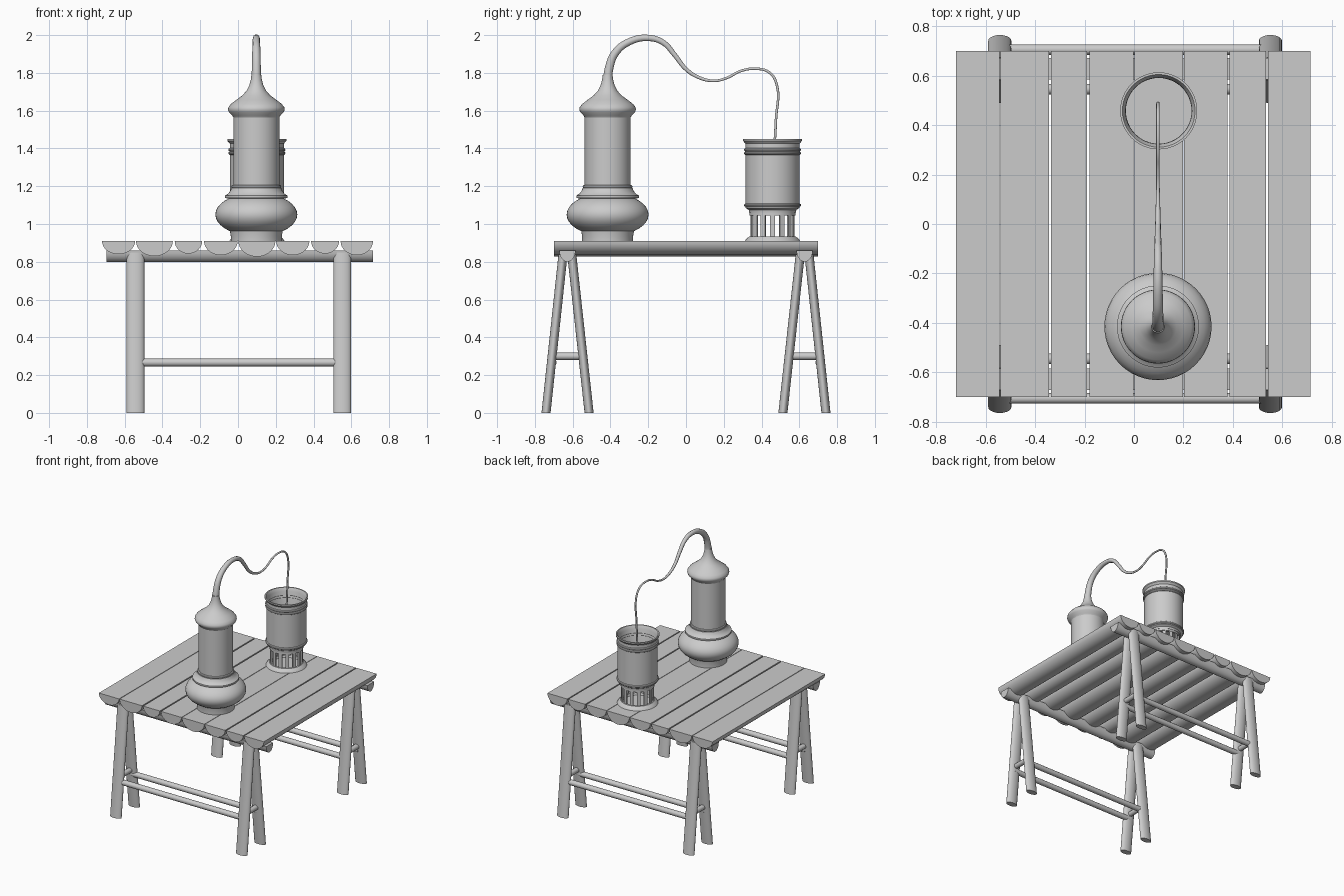
import bpy, bmesh, math
from mathutils import Vector

if "Cube" in bpy.data.objects:
    bpy.data.objects.remove(bpy.data.objects["Cube"])

grey = bpy.data.materials.new("plain_grey")
grey.use_nodes = True
grey.diffuse_color = (0.6, 0.6, 0.6, 1)
grey.node_tree.nodes["Principled BSDF"].inputs["Base Color"].default_value = (0.6, 0.6, 0.6, 1)


def finish(bm, name, angle=35):
    bmesh.ops.recalc_face_normals(bm, faces=bm.faces)
    mesh = bpy.data.meshes.new(name)
    bm.to_mesh(mesh)
    bm.free()
    obj = bpy.data.objects.new(name, mesh)
    bpy.context.collection.objects.link(obj)
    mesh.materials.append(grey)
    bpy.ops.object.select_all(action="DESELECT")
    obj.select_set(True)
    bpy.context.view_layer.objects.active = obj
    bpy.ops.object.shade_smooth_by_angle(angle=math.radians(angle))
    return obj


def prism(name, section, start, end):
    """Join a closed section of offsets placed at two points."""
    bm = bmesh.new()
    rings = [[bm.verts.new(Vector(p) + Vector(s)) for s in section] for p in (start, end)]
    n = len(section)
    for i in range(n):
        j = (i + 1) % n
        bm.faces.new((rings[0][i], rings[0][j], rings[1][j], rings[1][i]))
    bm.faces.new(rings[0])
    bm.faces.new(rings[1])
    return finish(bm, name)


def arc(rx, ry, count, sweep=math.tau):
    # Open end is dropped for a full turn, kept for a half turn
    steps = count if sweep == math.tau else count - 1
    return [(rx * math.cos(sweep * i / steps), ry * math.sin(sweep * i / steps)) for i in range(count)]


def lathe(name, profile, x, y, segments=48):
    """Revolve (radius, height) points about a vertical axis."""
    bm = bmesh.new()
    verts = [bm.verts.new((x + r, y, z)) for r, z in profile]
    edges = [bm.edges.new(pair) for pair in zip(verts, verts[1:])]
    bmesh.ops.spin(bm, geom=verts + edges, cent=(x, y, 0), axis=(0, 0, 1),
                   angle=math.tau, steps=segments, use_merge=True)
    bmesh.ops.remove_doubles(bm, verts=bm.verts, dist=0.0003)
    return finish(bm, name)


def torus(name, major, minor, x, y, z):
    ring = [(major + a, z + b) for a, b in arc(minor, minor, 10)]
    return lathe(name, ring + ring[:1], x, y)


# Table top of split logs, flat side up
TOP = 0.91
planks = [(-0.72, -0.545, 0.07), (-0.54, -0.345, 0.08), (-0.335, -0.19, 0.067),
          (-0.18, -0.002, 0.075), (0.002, 0.198, 0.083), (0.202, 0.378, 0.075),
          (0.387, 0.535, 0.067), (0.543, 0.715, 0.075)]
for i, (left, right, depth) in enumerate(planks):
    half = [(a, 0, -b) for a, b in arc((right - left) / 2, depth, 17, math.pi)]
    mid = (left + right) / 2
    prism(f"plank_{i + 1}", half, (mid, -0.7, TOP), (mid, 0.7, TOP))

# Two trestles, mirrored front to back
for side, s in (("front", -1), ("back", 1)):
    half = [(0, a, -b) for a, b in arc(0.043, 0.06, 13, math.pi)]
    prism(side + "_beam", half, (-0.695, s * 0.628, 0.86), (0.715, s * 0.628, 0.86))
    oval = [(a, b, 0) for a, b in arc(0.047, 0.024, 20)]
    for x, hand in ((-0.543, "right"), (0.552, "left")):
        prism(f"{side}_{hand}_outer_leg", oval, (x, s * 0.741, 0), (x, s * 0.65, 0.85))
        prism(f"{side}_{hand}_inner_leg", oval, (x, s * 0.513, 0), (x, s * 0.606, 0.85))
        rod = [(a, 0, b) for a, b in arc(0.02, 0.02, 12)]
        prism(f"{side}_{hand}_spreader", rod, (x, s * 0.71, 0.3), (x, s * 0.545, 0.3))
    rod = [(0, a, b) for a, b in arc(0.021, 0.021, 12)]
    for y, place in ((0.706, "outer"), (0.546, "inner")):
        prism(f"{side}_{place}_rail", rod, (-0.55, s * y, 0.267), (0.56, s * y, 0.267))

# Pot with round belly
PX, PY = 0.097, -0.415
belly = [(0.217 * math.cos(t), 1.05 + 0.115 * math.sin(t))
         for t in (math.radians(d) for d in range(-50, 61, 10))]
lathe("pot_belly", [(0, TOP), (0.135, TOP), (0.135, 0.935)] + belly + [(0.1, 1.155), (0, 1.16)], PX, PY)
lathe("pot_collar", [(0.15, 1.135), (0.166, 1.138), (0.166, 1.15), (0.15, 1.16),
                     (0.138, 1.175), (0.132, 1.19), (0.12, 1.195)], PX, PY)
torus("collar_ring", 0.122, 0.01, PX, PY, 1.197)
lathe("pot_column", [(0.122, 1.15), (0.122, 1.58)], PX, PY)
lathe("pot_cap", [(0, 1.565), (0.122, 1.565), (0.128, 1.575), (0.145, 1.592), (0.15, 1.605),
                  (0.148, 1.618), (0.135, 1.635), (0.105, 1.658), (0.075, 1.68), (0.052, 1.705),
                  (0.037, 1.735), (0.029, 1.765), (0.026, 1.79), (0, 1.79)], PX, PY)

# Tapering swan neck pipe
path = [(-0.415, 1.75), (-0.408, 1.82), (-0.375, 1.905), (-0.3, 1.965), (-0.2, 1.985),
        (-0.12, 1.96), (-0.06, 1.895), (0, 1.82), (0.07, 1.775), (0.15, 1.758),
        (0.22, 1.775), (0.29, 1.81), (0.37, 1.822), (0.44, 1.803), (0.48, 1.74),
        (0.476, 1.55), (0.465, 1.36)]
curve = bpy.data.curves.new("swan_neck_pipe", "CURVE")
curve.dimensions = "3D"
curve.bevel_depth = 1
curve.bevel_resolution = 3
curve.resolution_u = 6
curve.use_fill_caps = True
spline = curve.splines.new("BEZIER")
spline.bezier_points.add(len(path) - 1)
for i, (point, (y, z)) in enumerate(zip(spline.bezier_points, path)):
    point.co = (PX, y, z)
    point.handle_left_type = point.handle_right_type = "AUTO"
    point.radius = max(0.007, 0.026 - 0.0021 * i)
pipe = bpy.data.objects.new("swan_neck_pipe", curve)
bpy.context.collection.objects.link(pipe)
curve.materials.append(grey)

# Open condenser bucket
CX, CY = 0.1, 0.458
lathe("condenser_bucket", [(0, 1.06), (0.124, 1.06), (0.126, 1.075), (0.143, 1.085), (0.143, 1.425),
                           (0.156, 1.44), (0.156, 1.45), (0.147, 1.45), (0.134, 1.425),
                           (0.134, 1.1), (0, 1.1)], CX, CY)
for i, z in enumerate((1.1, 1.375, 1.393)):
    torus(f"bucket_hoop_{i + 1}", 0.142, 0.009, CX, CY, z)

# Slatted stand under the bucket
lathe("stand_base", [(0, TOP), (0.146, TOP), (0.14, 0.92), (0.122, 0.935), (0.105, 0.935),
                     (0.1, 0.92), (0, 0.92)], CX, CY)
lathe("stand_top_band", [(0.105, 1.045), (0.121, 1.045), (0.121, 1.065), (0.105, 1.065)], CX, CY)
SLATS = 14
for i in range(SLATS):
    t = math.tau * i / SLATS
    out, along = Vector((math.cos(t), math.sin(t), 0)), Vector((-math.sin(t), math.cos(t), 0))
    section = [out * r + along * w for r, w in ((0.108, -0.013), (0.117, -0.013), (0.117, 0.013), (0.108, 0.013))]
    prism(f"stand_slat_{i + 1}", section, (CX, CY, 0.925), (CX, CY, 1.06))
